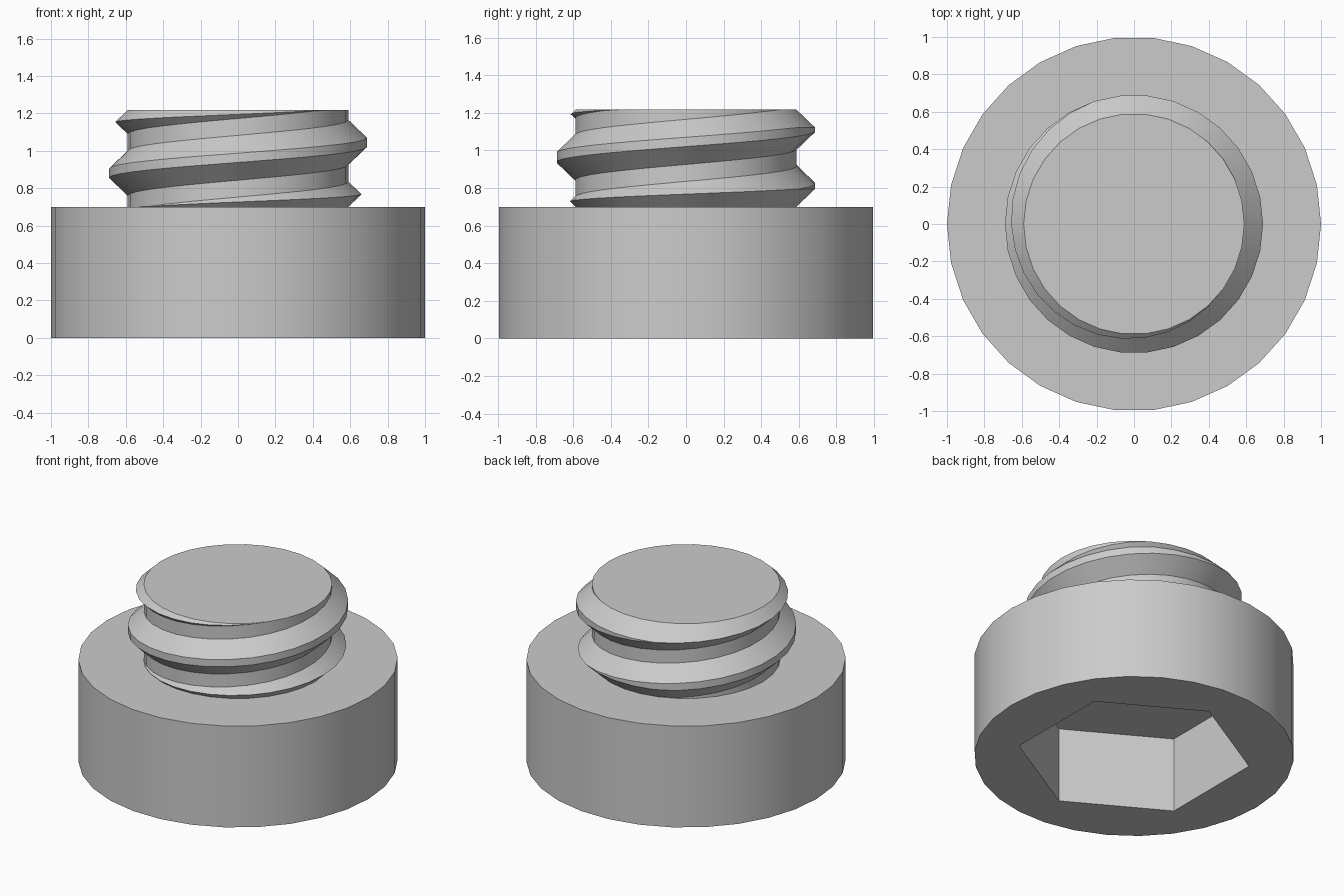
import bpy, bmesh, math

cube = bpy.data.objects.get("Cube")
if cube:
    bpy.data.objects.remove(cube, do_unlink=True)

SIDES = 30
HEAD_R, HEAD_H = 1.0, 0.7
CORE_R, CREST_R, TOP = 0.59, 0.69, 1.217
PITCH, START, HALF_BASE, SLOPE = 0.33, 0.715, 0.12, 1.05
HEX_R, HEX_DEPTH = 0.73, 0.52

steel = bpy.data.materials.new("grey steel")
steel.use_nodes = True
GREY = (0.6, 0.6, 0.6, 1)
steel.diffuse_color = GREY
steel.node_tree.nodes["Principled BSDF"].inputs["Base Color"].default_value = GREY


def polar(r, angle, z):
    return (r * math.cos(angle), r * math.sin(angle), z)


def ring(bm, r, z, count, turn=0.0):
    return [bm.verts.new(polar(r, turn + math.tau * i / count, z)) for i in range(count)]


def wall(bm, a, b):
    for i in range(len(a)):
        j = (i + 1) % len(a)
        bm.faces.new((a[i], a[j], b[j], b[i]))


def finish(bm, name):
    bmesh.ops.recalc_face_normals(bm, faces=bm.faces)
    mesh = bpy.data.meshes.new(name)
    bm.to_mesh(mesh)
    bm.free()
    obj = bpy.data.objects.new(name, mesh)
    bpy.context.collection.objects.link(obj)
    mesh.materials.append(steel)
    bpy.ops.object.select_all(action='DESELECT')
    obj.select_set(True)
    bpy.context.view_layer.objects.active = obj
    bpy.ops.object.shade_smooth_by_angle(angle=math.radians(30))
    return obj


# Head: round wall, flat shoulder and a hexagonal socket underneath
bm = bmesh.new()
rim_low = ring(bm, HEAD_R, 0, SIDES)
rim_high = ring(bm, HEAD_R, HEAD_H, SIDES)
shoulder = ring(bm, CORE_R, HEAD_H, SIDES)
hex_low = ring(bm, HEX_R, 0, 6, math.pi / 6)
hex_high = ring(bm, HEX_R, HEX_DEPTH, 6, math.pi / 6)
wall(bm, rim_low, rim_high)
wall(bm, rim_high, shoulder)
wall(bm, hex_low, hex_high)
bm.faces.new(hex_high)
loops = [e for e in bm.edges if all(abs(v.co.z) < 1e-6 for v in e.verts)]
bmesh.ops.triangle_fill(bm, use_beauty=True, edges=loops, normal=(0, 0, -1))
finish(bm, "head")

# Threaded shank: one helical strip, its thread tapering away at both ends
bm = bmesh.new()
cache = {}


def vert(i, r, z):
    key = (i % SIDES, round(r, 5), round(z, 5))
    if key not in cache:
        cache[key] = bm.verts.new(polar(r, math.tau * (i % SIDES) / SIDES, z))
    return cache[key]


def span(i):
    centre = START + PITCH * i / SIDES
    return [min(max(centre + s * HALF_BASE, HEAD_H), TOP) for s in (-1, 1)]


def column(i):
    low, high = span(i)
    crest = min(CREST_R, CORE_R + SLOPE * (high - low) / 2)
    rise = (crest - CORE_R) / SLOPE
    points = [(CORE_R, low), (crest, low + rise), (crest, high - rise),
              (CORE_R, high), (CORE_R, span(i + SIDES)[0])]
    return [vert(i, r, z) for r, z in points]


for i in range(-SIDES * 3 // 2, SIDES * 2):
    a, b = column(i), column(i + 1)
    for k in range(len(a) - 1):
        corners = list(dict.fromkeys((a[k], b[k], b[k + 1], a[k + 1])))
        if len(corners) > 2 and not bm.faces.get(corners):
            bm.faces.new(corners)
bm.faces.new([vert(i, CORE_R, TOP) for i in range(SIDES)])
finish(bm, "threaded_shank")
